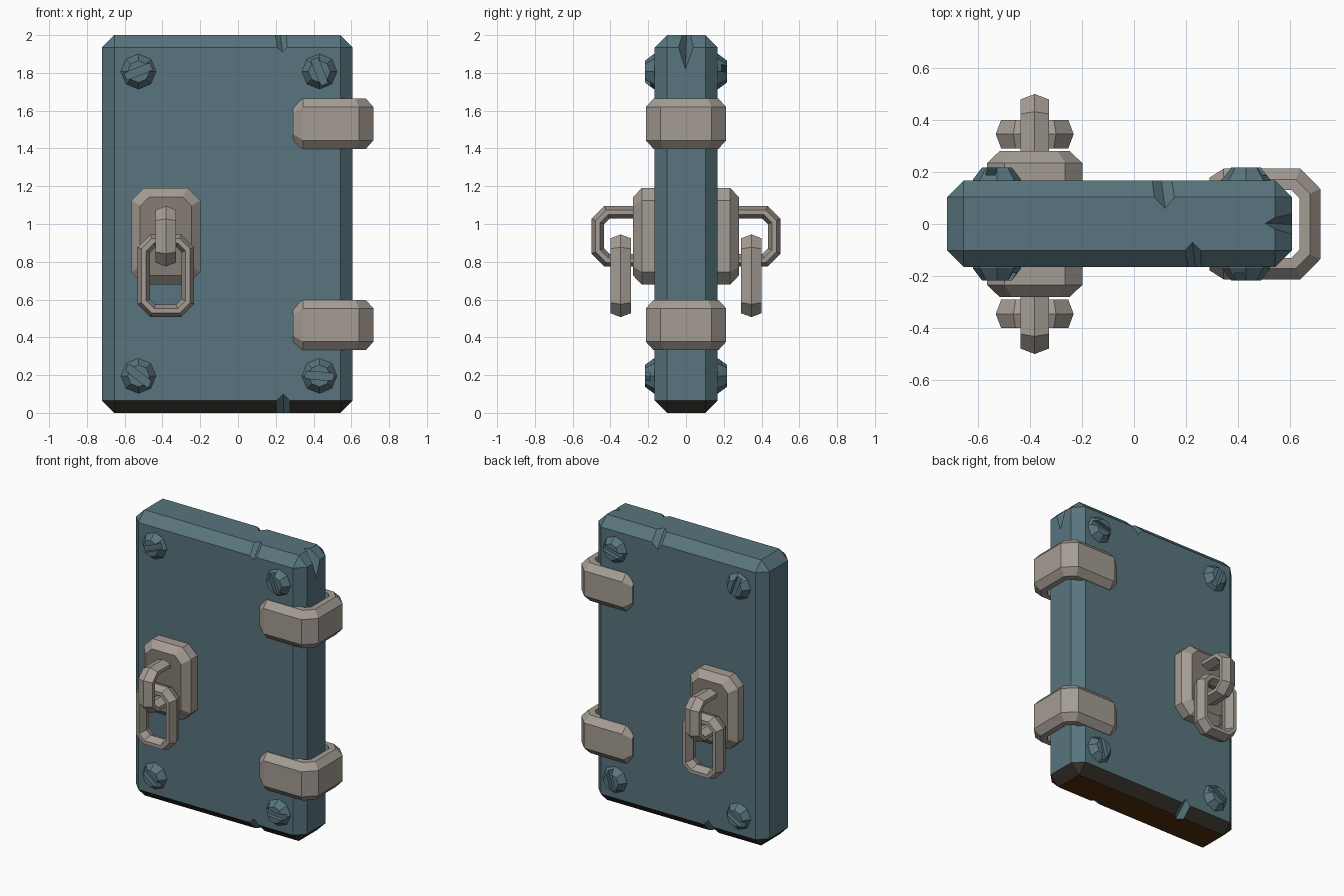
import bpy, bmesh, math
from mathutils import Vector

if "Cube" in bpy.data.objects:
    bpy.data.objects.remove(bpy.data.objects["Cube"])


def material(name, rgb):
    m = bpy.data.materials.new(name)
    m.diffuse_color = (*rgb, 1)
    m.use_nodes = True
    m.node_tree.nodes["Principled BSDF"].inputs["Base Color"].default_value = m.diffuse_color
    return m


TEAL = material("teal", (0.098, 0.178, 0.210))
GREY = material("warm grey", (0.376, 0.335, 0.296))
DARK_GREY = material("dark warm grey", (0.235, 0.205, 0.175))
EDGE = material("dark edge", (0.040, 0.034, 0.025))
BROWN = material("dark brown", (0.085, 0.028, 0.004))


def finish(name, bm, *mats):
    bmesh.ops.recalc_face_normals(bm, faces=bm.faces[:])
    me = bpy.data.meshes.new(name)
    bm.to_mesh(me)
    bm.free()
    ob = bpy.data.objects.new(name, me)
    bpy.context.collection.objects.link(ob)
    for m in mats:
        me.materials.append(m)
    return ob


def loft(name, rings, mat, closed=False):
    """Skin a list of equal-length point rings, capped unless closed."""
    bm = bmesh.new()
    rows = [[bm.verts.new(p) for p in r] for r in rings]
    n = len(rows[0])
    for i in range(len(rows) if closed else len(rows) - 1):
        a, b = rows[i], rows[(i + 1) % len(rows)]
        for j in range(n):
            k = (j + 1) % n
            bm.faces.new((a[j], a[k], b[k], b[j]))
    if not closed:
        bm.faces.new(rows[0])
        bm.faces.new(rows[-1])
    return finish(name, bm, mat)


def hull(points):
    bm = bmesh.new()
    for p in points:
        bm.verts.new(p)
    bmesh.ops.convex_hull(bm, input=bm.verts[:])
    return finish("cutter", bm, TEAL)


def carve(ob, cutter):
    """Cut one object from another and bake the result."""
    mod = ob.modifiers.new("cut", 'BOOLEAN')
    mod.operation, mod.solver, mod.object = 'DIFFERENCE', 'EXACT', cutter
    dg = bpy.context.evaluated_depsgraph_get()
    me = bpy.data.meshes.new_from_object(ob.evaluated_get(dg))
    ob.modifiers.clear()
    ob.data = me
    bpy.data.objects.remove(cutter)


def octagon(a, b, c):
    """Rectangle of half size a, b with its corners cut by c."""
    return [(a, c - b), (a, b - c), (a - c, b), (c - a, b),
            (-a, b - c), (-a, c - b), (c - a, -b), (a - c, -b)]


# Door slab with chamfered edges and a dark underside
bm = bmesh.new()
bmesh.ops.create_cube(bm, size=1)
for v in bm.verts:
    v.co = (v.co.x * 1.327 - 0.0565, v.co.y * 0.334 + 0.001, v.co.z * 2 + 1)
bmesh.ops.bevel(bm, geom=bm.edges[:], offset=0.065, segments=1, affect='EDGES')
bm.normal_update()
for f in bm.faces:
    f.material_index = 2 if f.normal.z < -0.9 else 1 if f.normal.z < -0.5 else 0
door = finish("door_slab", bm, TEAL, EDGE, BROWN)


# Chips in the door edges: V grooves along a bottom line p-q
def chip(p, q, across, slope):
    p, q, u = Vector(p), Vector(q), Vector(across)
    d = (q - p).normalized()
    out = d.cross(u).normalized()
    if out.dot(p - Vector((-0.056, 0.001, 1))) < 0:
        out = -out
    k, pts = 0.2, []
    for e in (p - d * 0.2, q + d * 0.2):
        pts += [e, e + out * k + u * slope * k, e + out * k - u * slope * k]
    carve(door, hull(pts))


X, Y = (1, 0, 0), (0, 1, 0)
chip((0.225, -0.07, 2), (0.235, -0.166, 1.91), X, 1.4)
chip((0.12, 0.06, 2), (0.105, 0.168, 1.895), X, 1.3)
chip((0.24, -0.065, 0), (0.24, -0.166, 0.1), X, 1.4)
chip((-0.29, 0.065, 0), (-0.29, 0.168, 0.1), X, 1.4)
chip((0.506, 0.003, 2), (0.607, -0.003, 1.82), Y, 0.7)

# Slotted screws on both faces
for side, word in ((-1, "front"), (1, "back")):
    spots = [(-0.527, 1.807), (0.431, 1.807), (-0.527, 0.196), (0.431, 0.196)]
    angles = (22, -68, -38, -5) if side < 0 else (-70, 15, 30, 75)
    for i, ((x, z), ang) in enumerate(zip(spots, angles)):
        rings = [[(x + r * math.sin(t * math.pi / 4), side * y,
                   z + r * math.cos(t * math.pi / 4)) for t in range(8)]
                 for r, y in ((0.093, 0.13), (0.093, 0.17), (0.058, 0.217))]
        screw = loft(f"{word}_screw_{i + 1}", rings, TEAL)
        c, s = math.cos(math.radians(ang)), math.sin(math.radians(ang))
        carve(screw, hull([(x + a * c - b * s, side * y, z + a * s + b * c)
                           for a in (-0.15, 0.15) for b in (-0.02, 0.02)
                           for y in (0.188, 0.3)]))

# Hinge brackets wrapping the right edge: (inner xy, outer xy, half height)
half = [((0.29, 0.13), (0.29, 0.178), 0.10), ((0.345, 0.13), (0.345, 0.213), 0.133),
        ((0.605, 0.13), (0.64, 0.213), 0.133), ((0.637, 0.098), (0.717, 0.135), 0.133)]
for word, zc in (("upper", 1.531), ("lower", 0.465)):
    rings = []
    for sgn, stations in ((-1, half), (1, half[::-1])):
        for inner, outer, h in stations:
            a = Vector((inner[0], sgn * inner[1], zc))
            b = Vector((outer[0], sgn * outer[1], zc))
            rings.append([a.lerp(b, t) + Vector((0, 0, z)) for t, z in
                          ((0, -h), (0.5, -h), (1, 0.045 - h),
                           (1, h - 0.045), (0.5, h), (0, h))])
    loft(f"{word}_hinge", rings, GREY)

# Chain link section: (inset from outline, offset sideways)
LINK = [(0, 0), (0.021, 0.055), (0.046, 0.055), (0.067, 0),
        (0.046, -0.055), (0.021, -0.055)]


def link(name, a, b, place):
    loft(name, [[place(u, v, w) for u, v in octagon(a - r, b - r, 0.068 - 0.586 * r)]
                for r, w in LINK], GREY, closed=True)


# Handles: bevelled plate, fixed staple and hanging ring, front and back
for side, word in ((-1, "front"), (1, "back")):
    cx = -0.382
    plate = loft(f"{word}_handle_plate",
                 [[(cx + u, side * y, 0.935 + v)
                   for u, v in octagon(0.183 - r, 0.255 - r, 0.066 - 0.4 * r)]
                  for r, y in ((0, 0.1), (0, 0.234), (0.047, 0.28))], GREY)
    plate.data.materials.append(DARK_GREY)
    for f in plate.data.polygons:
        if abs(f.normal.y) > 0.9:
            f.material_index = 1
    link(f"{word}_staple", 0.2, 0.16,
         lambda u, v, w: (cx + w, side * (0.3 + u), 0.935 + v))
    link(f"{word}_ring", 0.15, 0.219,
         lambda u, v, w: (cx + u, side * 0.346 + w, 0.726 + v))
